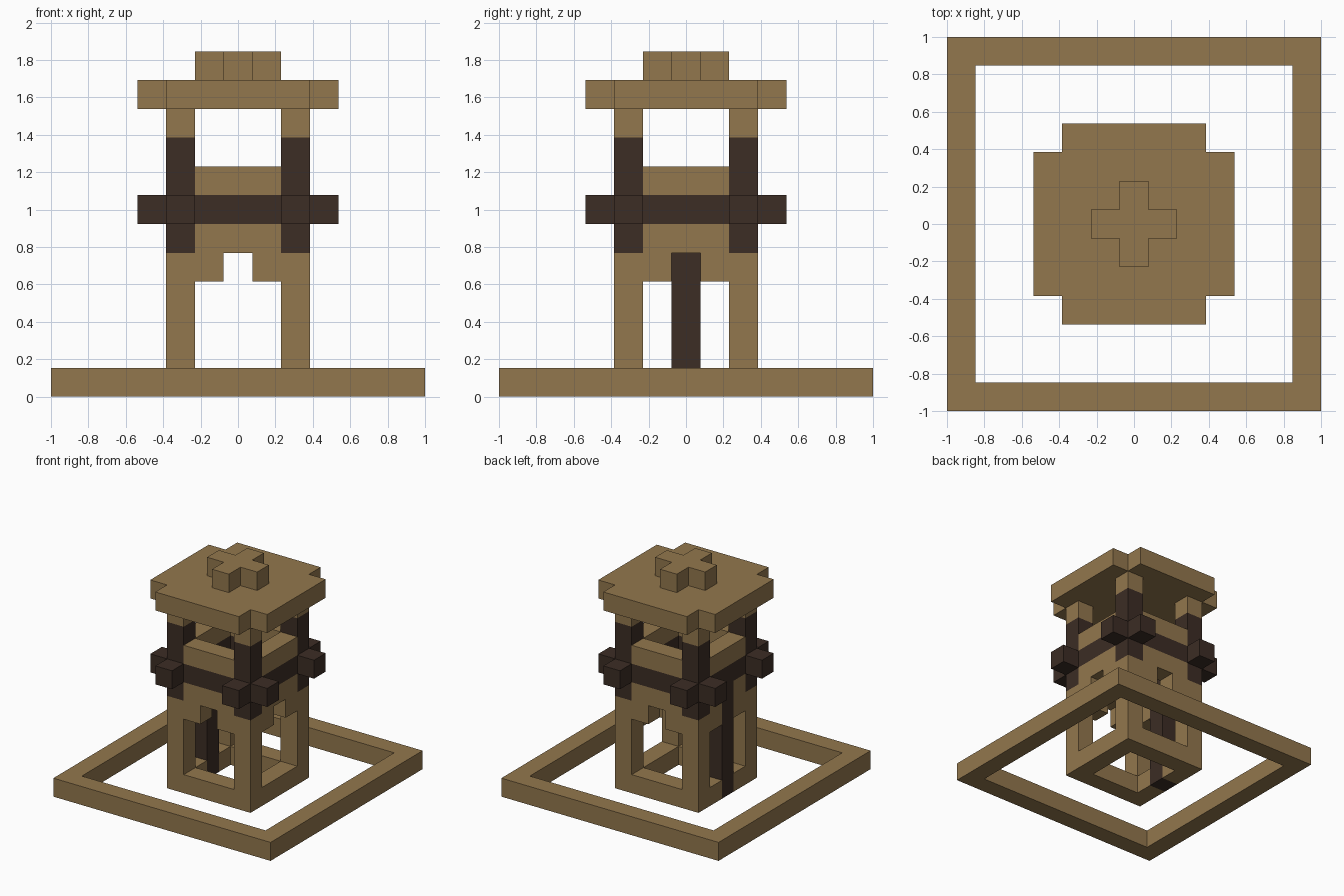
import bpy
import bmesh
from mathutils import Matrix, Vector

cube = bpy.data.objects.get("Cube")
if cube:
    bpy.data.objects.remove(cube, do_unlink=True)

U = 2 / 13  # one building block


def material(name, rgb):
    mat = bpy.data.materials.new(name)
    mat.use_nodes = True
    colour = (*rgb, 1)
    mat.diffuse_color = colour
    mat.node_tree.nodes["Principled BSDF"].inputs["Base Color"].default_value = colour
    return mat


tan = material("tan timber", (0.29, 0.185, 0.075))
dark = material("dark timber", (0.045, 0.026, 0.018))


def build(name, mat, boxes):
    """Make one object from boxes given as (x0, x1, y0, y1, z0, z1) in blocks."""
    bm = bmesh.new()
    for x0, x1, y0, y1, z0, z1 in boxes:
        size = Vector((x1 - x0, y1 - y0, z1 - z0)) * U
        centre = Vector((x0 + x1, y0 + y1, z0 + z1)) * U / 2
        bmesh.ops.create_cube(bm, size=1, matrix=Matrix.Translation(centre) @ Matrix.Diagonal(size).to_4x4())
    mesh = bpy.data.meshes.new(name)
    bm.to_mesh(mesh)
    bm.free()
    mesh.materials.append(mat)
    obj = bpy.data.objects.new(name, mesh)
    bpy.context.collection.objects.link(obj)


def turn(box, steps):
    """Turn a box around z by quarter turns."""
    for _ in range(steps):
        x0, x1, y0, y1, z0, z1 = box
        box = (-y1, -y0, x0, x1, z0, z1)
    return box


def around(*boxes):
    return [turn(box, k) for box in boxes for k in range(4)]


def ring(half, z0, z1):
    return around((-half, half - 1, -half, 1 - half, z0, z1))


def posts(z0, z1):
    return around((1.5, 2.5, -2.5, -1.5, z0, z1))


# Ground frames
build("perimeter_frame", tan, ring(6.5, 0, 1))
base = ring(2.5, 0, 1)[:3]
base += [(-2.5, -1.5, 0.5, 2.5, 0, 1), (-2.5, -1.5, -1.5, -0.5, 0, 1)]
build("tower_base", tan, base)

# Corner posts
build("lower_posts", tan, posts(1, 5))
build("dark_posts", dark, posts(5, 6) + posts(7, 9))
build("upper_posts", tan, posts(9, 10))

# Lintel stubs beside the openings, walls and parapet
build("lintels", tan, around((-1.5, -0.5, -2.5, -1.5, 4, 5), (0.5, 1.5, -2.5, -1.5, 4, 5)))
walls = around((-1.5, -0.5, -2.5, -1.5, 5, 6), (0.5, 1.5, -2.5, -1.5, 5, 6))
walls += [turn((-0.5, 0.5, -2.5, -1.5, 5, 6), k) for k in range(3)]
build("lower_wall", tan, walls)
build("parapet", tan, around((-1.5, 1.5, -2.5, -1.5, 7, 8)))

# Upright on the -x side
build("side_upright", dark, [(-2.5, -1.5, -0.5, 0.5, 0, 6)])

# Dark belt with projecting beam ends
build("belt", dark, ring(2.5, 6, 7))
build("beam_ends", dark, around((1.5, 2.5, -3.5, -2.5, 6, 7), (-2.5, -1.5, -3.5, -2.5, 6, 7)))

# Roof slab with notched corners and cross-shaped cap
build("roof", tan, [(-2.5, 2.5, -3.5, 3.5, 10, 11),
                    (-3.5, -2.5, -2.5, 2.5, 10, 11),
                    (2.5, 3.5, -2.5, 2.5, 10, 11)])
build("roof_cap", tan, [(-0.5, 0.5, -1.5, 1.5, 11, 12),
                        (-1.5, -0.5, -0.5, 0.5, 11, 12),
                        (0.5, 1.5, -0.5, 0.5, 11, 12)])
